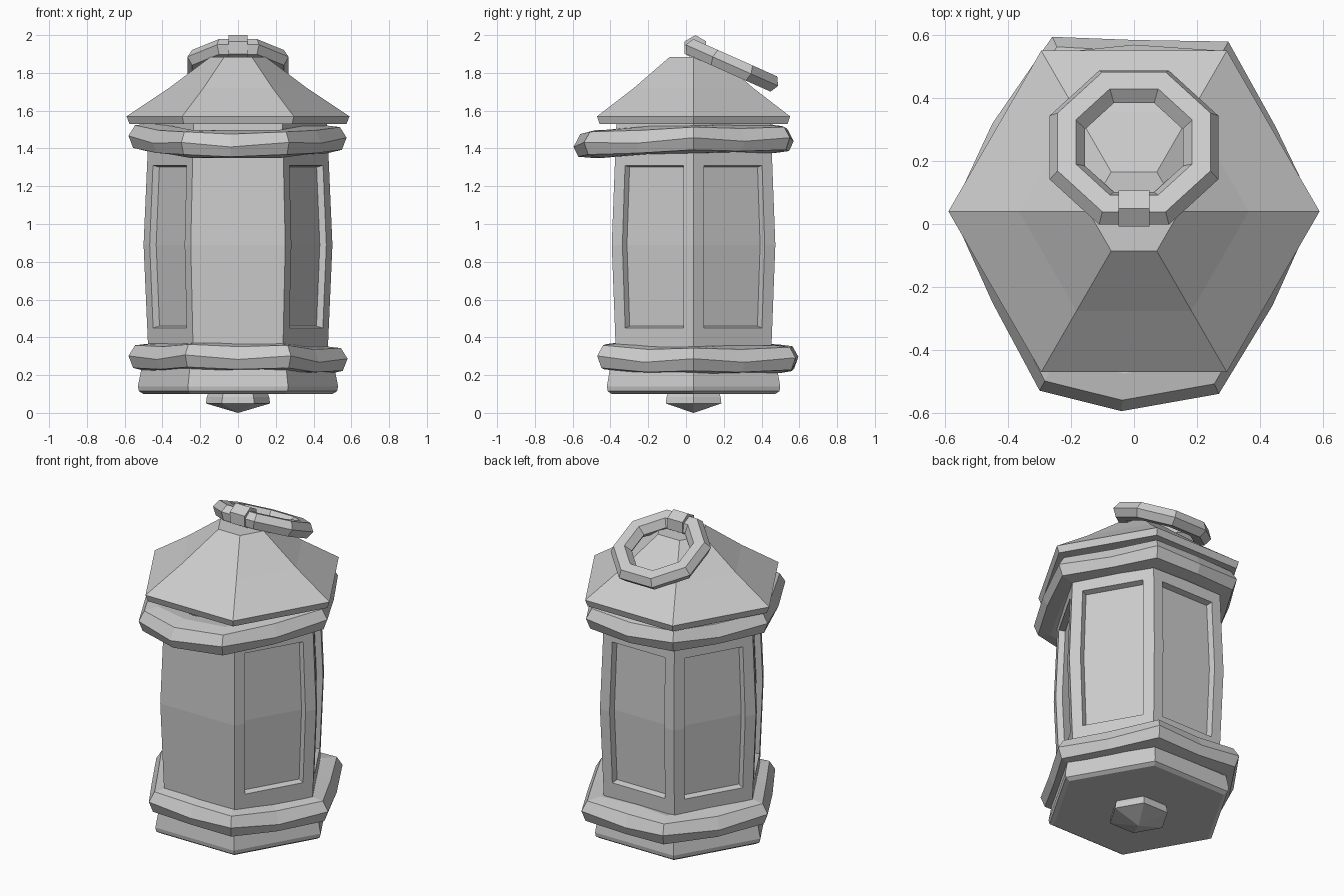
import bpy, bmesh, math
from mathutils import Vector, Matrix

if "Cube" in bpy.data.objects:
    bpy.data.objects.remove(bpy.data.objects["Cube"])

CY = 0.04  # y of the lantern axis


def finish(name, bm):
    bmesh.ops.remove_doubles(bm, verts=bm.verts, dist=1e-5)
    bmesh.ops.recalc_face_normals(bm, faces=bm.faces)
    me = bpy.data.meshes.new(name)
    bm.to_mesh(me)
    bm.free()
    ob = bpy.data.objects.new(name, me)
    bpy.context.collection.objects.link(ob)
    return ob


def loft(bm, loops, closed=False):
    """Skin a list of point loops; cap the ends unless the path is closed."""
    rows = [[bm.verts.new(p) for p in lp] for lp in loops]
    n = len(rows[0])
    pairs = list(zip(rows, rows[1:])) + ([(rows[-1], rows[0])] if closed else [])
    for a, b in pairs:
        for i in range(n):
            j = (i + 1) % n
            bm.faces.new((a[i], a[j], b[j], b[i]))
    if not closed:
        bm.faces.new(rows[0][::-1])
        bm.faces.new(rows[-1])


def hex_pt(k, r, z):
    a = math.radians(60 * k)
    return Vector((r * math.cos(a), CY + r * math.sin(a), z))


def hex_stack(name, profile):
    bm = bmesh.new()
    loft(bm, [[hex_pt(k, r, z) for k in range(6)] for r, z in profile])
    return finish(name, bm)


# Roof, base slab and bottom finial
hex_stack("roof", [(0.575, 1.53), (0.59, 1.57), (0.365, 1.72), (0.145, 1.885)])
hex_stack("base", [(0.50, 0.10), (0.525, 0.115), (0.53, 0.14), (0.51, 0.24)])
hex_stack("bottom_finial", [(0.001, 0.0), (0.17, 0.05), (0.165, 0.085), (0.15, 0.12)])


# Bulging hexagonal body with recessed panels on all sides but the front
def body_r(z):
    return 0.50 - 0.022 * abs(z - 0.89) / 0.5


bm = bmesh.new()
zs = [0.2, 0.45, 0.89, 1.31, 1.55]
ts = [0.0, 0.13, 0.87, 1.0]
panels = []
for k in range(6):
    cols = [0.0, 1.0] if k == 4 else ts
    grid = [[bm.verts.new(hex_pt(k, body_r(z), z).lerp(hex_pt(k + 1, body_r(z), z), t))
             for t in cols] for z in zs]
    panel = []
    for i in range(4):
        for j in range(len(cols) - 1):
            f = bm.faces.new((grid[i][j], grid[i][j + 1], grid[i + 1][j + 1], grid[i + 1][j]))
            if k != 4 and j == 1 and i in (1, 2):
                panel.append(f)
    if panel:
        panels.append(panel)
bmesh.ops.remove_doubles(bm, verts=bm.verts, dist=1e-5)
bm.normal_update()
for panel in panels:
    bmesh.ops.inset_region(bm, faces=panel, thickness=0.008, depth=-0.035,
                           use_even_offset=True, use_boundary=True)
bmesh.ops.holes_fill(bm, edges=[e for e in bm.edges if e.is_boundary], sides=0)
finish("lantern_body", bm)


# Uneven rough-cut trim bands: outline of the outer ridge, swept with a small section
def band(name, ridge):
    loops = []
    for i, (x, y, z) in enumerate(ridge):
        p = Vector((x, y, z))
        d = Vector((x, y - CY, 0)).normalized()
        s = 0.012 * (-1) ** i
        sec = [(0, s), (-0.035, 0.062 + s / 2), (-0.12, 0.078), (-0.2, 0.07),
               (-0.2, -0.06), (-0.1, -0.07), (-0.025, -0.058 + s / 2)]
        loops.append([p + d * r + Vector((0, 0, h)) for r, h in sec])
    b = bmesh.new()
    loft(b, loops, closed=True)
    return finish(name, b)


band("upper_band", [
    (0.575, 0.04, 1.445), (0.43, 0.31, 1.45), (0.29, 0.55, 1.445), (0.0, 0.57, 1.45),
    (-0.29, 0.54, 1.45), (-0.435, 0.30, 1.455), (-0.58, 0.04, 1.455), (-0.45, -0.25, 1.44),
    (-0.30, -0.53, 1.42), (-0.04, -0.595, 1.42), (0.27, -0.54, 1.42), (0.44, -0.26, 1.44)])
band("lower_band", [
    (0.58, 0.04, 0.275), (0.45, 0.31, 0.28), (0.30, 0.58, 0.28), (0.0, 0.585, 0.285),
    (-0.26, 0.595, 0.285), (-0.45, 0.32, 0.29), (-0.58, 0.04, 0.29), (-0.43, -0.22, 0.295),
    (-0.28, -0.46, 0.295), (0.0, -0.46, 0.295), (0.28, -0.47, 0.29), (0.43, -0.22, 0.28)])

# Octagonal carrying ring, leaning backwards
bm = bmesh.new()
sec = [(0.268, 0), (0.243, 0.044), (0.185, 0.044),
       (0.155, 0), (0.185, -0.044), (0.243, -0.044)]
loops = []
for k in range(8):
    a = math.radians(22.5 + 45 * k)
    c = math.cos(math.radians(22.5))
    loops.append([Vector((r / c * math.cos(a), r / c * math.sin(a), z)) for r, z in sec])
loft(bm, loops, closed=True)
bm.transform(Matrix.Translation((0, 0.243, 1.84)) @ Matrix.Rotation(math.radians(-24), 4, 'X'))
finish("carry_ring", bm)

# Hexagonal clasp holding the ring to the roof
bm = bmesh.new()
loft(bm, [[Vector((x, 0.05 + 0.066 * math.cos(math.radians(30 + 60 * k)),
                   1.934 + 0.066 * math.sin(math.radians(30 + 60 * k)))) for k in range(6)]
          for x in (-0.05, 0.05)])
finish("ring_clasp", bm)
